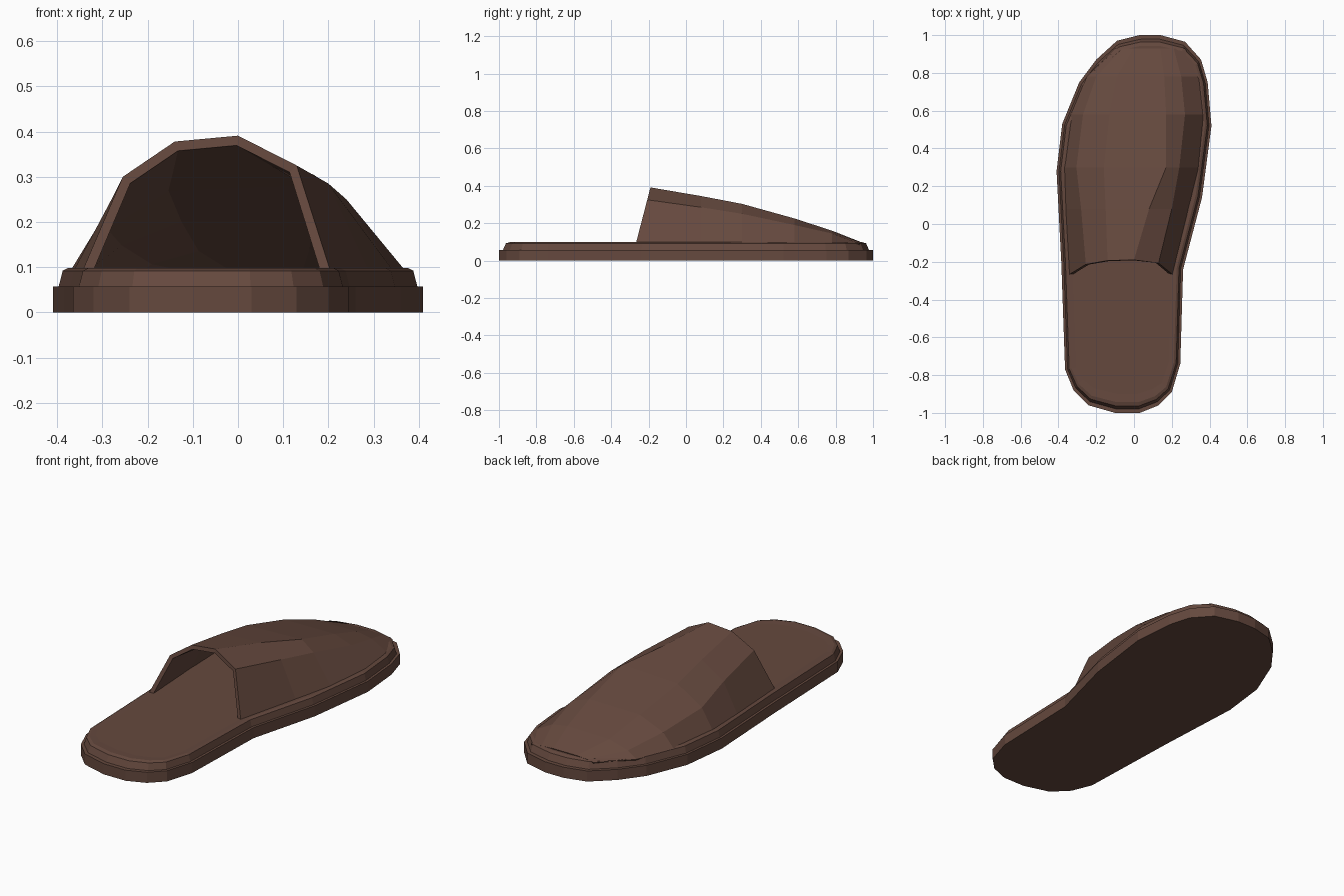
import bpy, bmesh
from mathutils import Vector

if "Cube" in bpy.data.objects:
    bpy.data.objects.remove(bpy.data.objects["Cube"])

brown = bpy.data.materials.new("brown leather")
brown.diffuse_color = (0.13, 0.066, 0.048, 1)
brown.use_nodes = True
brown.node_tree.nodes["Principled BSDF"].inputs["Base Color"].default_value = brown.diffuse_color


def finish(name, bm):
    bmesh.ops.recalc_face_normals(bm, faces=bm.faces)
    mesh = bpy.data.meshes.new(name)
    bm.to_mesh(mesh)
    bm.free()
    mesh.materials.append(brown)
    ob = bpy.data.objects.new(name, mesh)
    bpy.context.collection.objects.link(ob)
    return ob


# Foot-shaped outline, counterclockwise from the heel
outline = [(0.03, -1), (0.13, -.96), (0.20, -.89), (0.245, -.74), (0.26, -.24),
           (0.36, .14), (0.41, .52), (0.39, .75), (0.355, .87), (0.27, .965),
           (0.14, 1), (0.03, 1), (-.09, .97), (-.20, .87), (-.29, .75),
           (-.38, .53), (-.41, .28), (-.385, -.2), (-.365, -.77), (-.32, -.88),
           (-.24, -.96), (-.10, -1)]


def inset(d):
    pts, n = [], len(outline)
    for i, p in enumerate(outline):
        t = Vector(outline[(i + 1) % n]) - Vector(outline[i - 1])
        t.normalize()
        pts.append((p[0] - t.y * d, p[1] + t.x * d * 1.7))
    return pts


def sole_layer(name, profile):
    """Stack of inset outlines (inset, z), capped at both ends."""
    bm = bmesh.new()
    rings = [[bm.verts.new((x, y, z)) for x, y in inset(d)] for d, z in profile]
    for a, b in zip(rings, rings[1:]):
        for i in range(len(a)):
            j = (i + 1) % len(a)
            bm.faces.new((a[i], a[j], b[j], b[i]))
    bm.faces.new(rings[0][::-1])
    bm.faces.new(rings[-1])
    return finish(name, bm)


# Outsole slab and tapered footbed with a soft rim
sole_layer("outsole", [(0, 0), (0, .057)])
sole_layer("footbed", [(.013, .05), (.013, .057), (.022, .092), (.034, .098), (.06, .096)])

# Upper: cross-sections from the opening to the toe, each (y, points in x and z)
sections = [
    (-.19, [(-.345, .09), (-.255, .30), (-.14, .378), (0, .391), (.13, .325), (.205, .09)]),
    (.08, [(-.365, .09), (-.28, .25), (-.15, .333), (.08, .345), (.20, .285), (.29, .09)]),
    (.30, [(-.372, .09), (-.305, .20), (-.16, .29), (.17, .303), (.24, .25), (.345, .09)]),
    (.58, [(-.335, .09), (-.27, .165), (-.13, .222), (.17, .225), (.27, .19), (.372, .09)]),
    (.78, [(-.25, .09), (-.20, .125), (-.09, .156), (.16, .16), (.25, .145), (.35, .09)]),
    (.93, [(-.10, .09), (-.06, .097), (0, .101), (.14, .101), (.21, .097), (.27, .09)]),
]
bm = bmesh.new()
rows = []
for k, (y, pts) in enumerate(sections):
    # the opening leans back towards its feet
    rows.append([bm.verts.new((x, y - (.26 * (.391 - z) if k == 0 else 0), z))
                 for x, z in pts])
for a, b in zip(rows, rows[1:]):
    for i in range(len(a) - 1):
        bm.faces.new((a[i], a[i + 1], b[i + 1], b[i]))
upper = finish("upper", bm)
if sum(p.normal.z for p in upper.data.polygons) < 0:
    upper.data.flip_normals()
shell = upper.modifiers.new("thickness", 'SOLIDIFY')
shell.thickness = .022
shell.offset = -1
